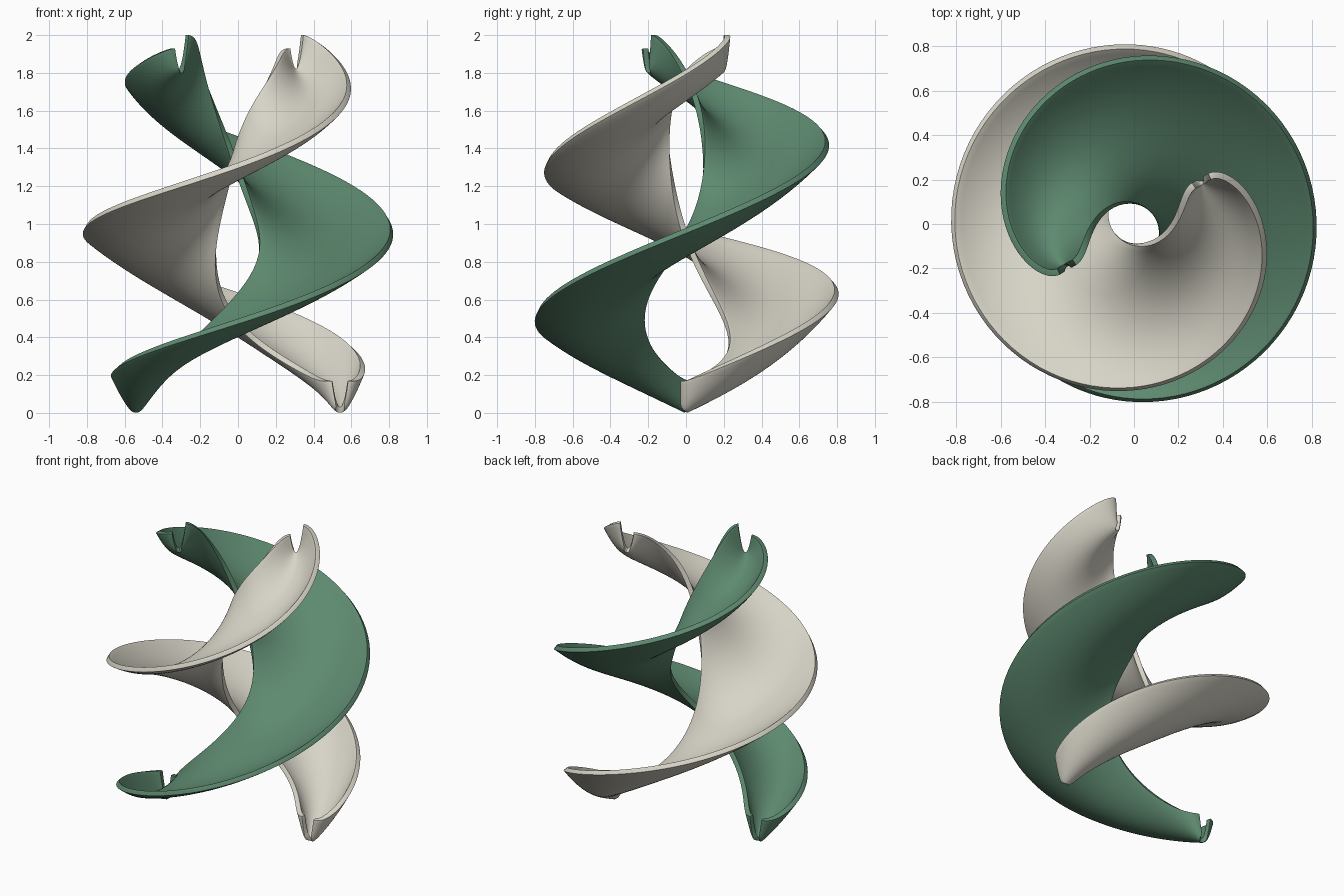
import bpy
from math import sin, cos, pi, radians

cube = bpy.data.objects.get("Cube")
if cube:
    bpy.data.objects.remove(cube, do_unlink=True)

SWEEP = radians(390)
STEPS, ACROSS = 160, 24


def material(name, colour):
    mat = bpy.data.materials.new(name)
    mat.use_nodes = True
    mat.diffuse_color = (*colour, 1)
    bsdf = next(n for n in mat.node_tree.nodes if n.type == 'BSDF_PRINCIPLED')
    bsdf.inputs["Base Color"].default_value = (*colour, 1)
    bsdf.inputs["Roughness"].default_value = 0.6
    return mat


def blade_point(t, s, start):
    """Point at t (0 bottom, 1 top) along the helix and s (-1 inner, 1 outer) across it."""
    angle = start + SWEEP * t
    swell = max(sin(pi * t), 0) ** 0.55
    radius = 0.54 - 0.18 * t + s * (0.04 + 0.31 * swell)
    trough = (0.14 - 0.02 * swell) * s * s
    roll = 0.07 * sin(angle) * s
    return (radius * cos(angle), radius * sin(angle), 0.03 + 1.795 * t + trough + roll)


def make_blade(name, start, mat):
    # Troughed ribbon, sampled more closely towards its narrow tips
    verts = [blade_point((1 - cos(pi * i / STEPS)) / 2, 2 * j / ACROSS - 1, start)
             for i in range(STEPS + 1) for j in range(ACROSS + 1)]
    row = ACROSS + 1
    faces = [(i * row + j, i * row + j + 1, (i + 1) * row + j + 1, (i + 1) * row + j)
             for i in range(STEPS) for j in range(ACROSS)]
    mesh = bpy.data.meshes.new(name)
    mesh.from_pydata(verts, [], faces)
    mesh.materials.append(mat)
    obj = bpy.data.objects.new(name, mesh)
    bpy.context.collection.objects.link(obj)

    # Thickness below the upper surface, with rounded rims
    solid = obj.modifiers.new("thickness", 'SOLIDIFY')
    solid.thickness = 0.03
    solid.offset = -1
    bevel = obj.modifiers.new("rounded_rim", 'BEVEL')
    bevel.width = 0.011
    bevel.segments = 3
    bevel.limit_method = 'ANGLE'
    bevel.angle_limit = radians(60)

    bpy.ops.object.select_all(action='DESELECT')
    obj.select_set(True)
    bpy.context.view_layer.objects.active = obj
    bpy.ops.object.shade_smooth_by_angle(angle=radians(50))
    return obj


make_blade("cream_helix_blade", 0, material("warm_cream", (0.68, 0.66, 0.57)))
make_blade("green_helix_blade", pi, material("muted_green", (0.11, 0.25, 0.16)))
